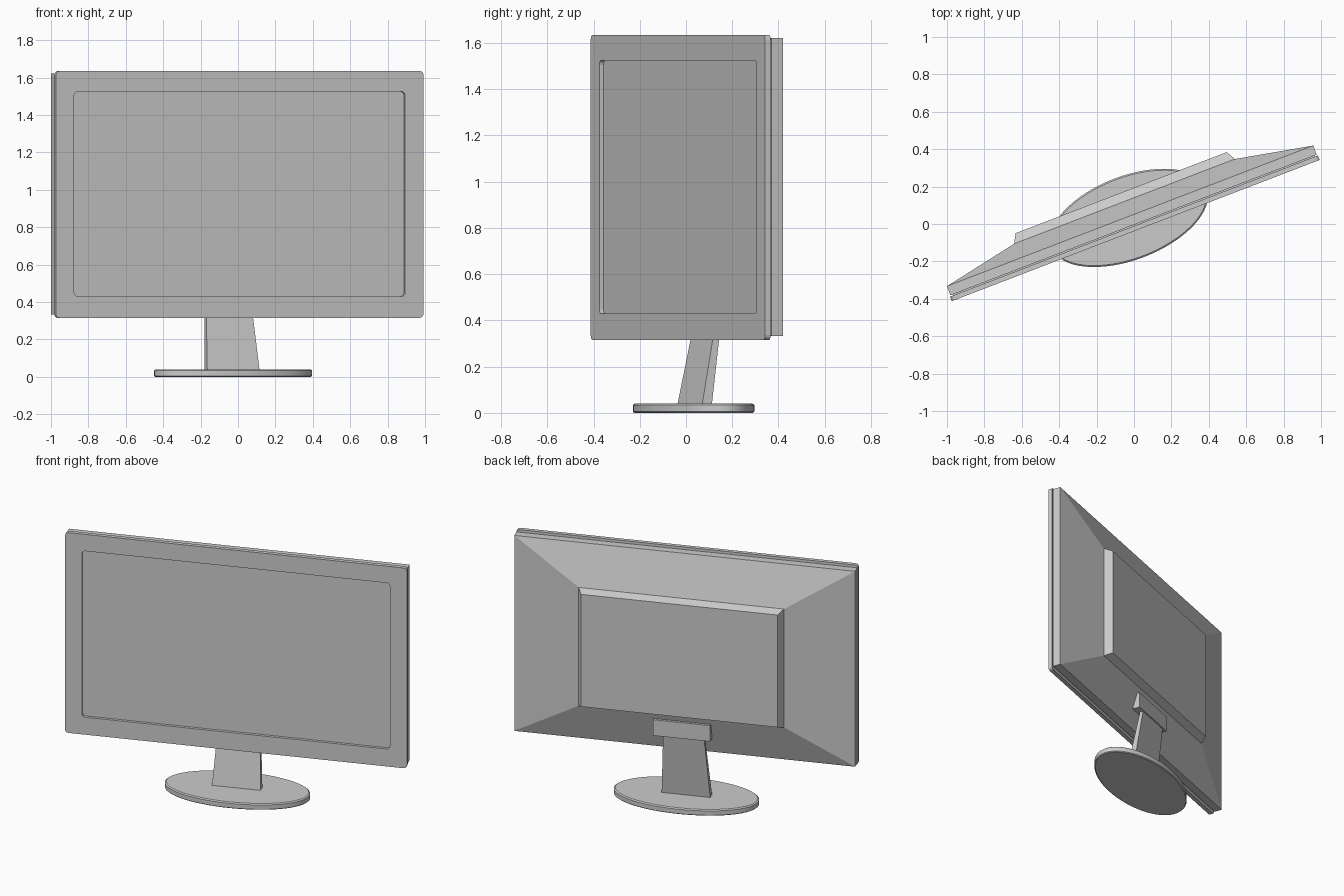
import bpy, bmesh, math
from mathutils import Matrix

cube = bpy.data.objects.get("Cube")
if cube:
    bpy.data.objects.remove(cube, do_unlink=True)

# One plain grey for the whole monitor
grey = bpy.data.materials.new("light_grey")
grey.use_nodes = True
grey.diffuse_color = (0.6, 0.6, 0.6, 1)
grey.node_tree.nodes["Principled BSDF"].inputs["Base Color"].default_value = (0.6, 0.6, 0.6, 1)

# The whole monitor is swivelled about the vertical axis
SWIVEL = Matrix.Rotation(math.radians(21), 4, 'Z')
MID = -0.004


def rect(y, half, z0, z1, r=0.0, seg=3, x=MID):
    """Upright rectangle at depth y, with rounded corners if r > 0."""
    corners = [(half, z1, 0), (-half, z1, 90), (-half, z0, 180), (half, z0, 270)]
    pts = []
    for cx, cz, a in corners:
        if not r:
            pts.append((x + cx, y, cz))
            continue
        ox = cx - math.copysign(r, cx)
        oz = cz - r if cz == z1 else cz + r
        for i in range(seg + 1):
            t = math.radians(a + 90 * i / seg)
            pts.append((x + ox + r * math.cos(t), y, oz + r * math.sin(t)))
    return pts


def flat(z, half, y0, y1, x):
    """Level rectangle at height z."""
    return [(x - half, y0, z), (x + half, y0, z), (x + half, y1, z), (x - half, y1, z)]


def ellipse(z, a, b, x, y, n=64):
    return [(x + a * math.cos(2 * math.pi * i / n), y + b * math.sin(2 * math.pi * i / n), z)
            for i in range(n)]


def loft(name, rings, smooth=False):
    """Skin a list of matching rings, cap both ends and swivel the result."""
    bm = bmesh.new()
    loops = [[bm.verts.new(p) for p in ring] for ring in rings]
    for a, b in zip(loops, loops[1:]):
        n = len(a)
        for i in range(n):
            j = (i + 1) % n
            bm.faces.new((a[i], a[j], b[j], b[i]))
    bm.faces.new(loops[0][::-1])
    bm.faces.new(loops[-1])
    bmesh.ops.recalc_face_normals(bm, faces=bm.faces)
    bm.transform(SWIVEL)
    mesh = bpy.data.meshes.new(name)
    bm.to_mesh(mesh)
    bm.free()
    mesh.materials.append(grey)
    obj = bpy.data.objects.new(name, mesh)
    bpy.context.collection.objects.link(obj)
    if smooth:
        bpy.context.view_layer.objects.active = obj
        obj.select_set(True)
        bpy.ops.object.shade_smooth_by_angle(angle=math.radians(25))
        obj.select_set(False)
    return obj


# Front bezel with the recessed screen
loft("bezel_and_screen", [
    rect(-0.010, 1.053, 0.315, 1.635, 0.022),
    rect(-0.036, 1.053, 0.315, 1.635, 0.022),
    rect(-0.036, 0.948, 0.430, 1.525, 0.020),
    rect(-0.017, 0.948, 0.430, 1.525, 0.020)])

# Narrow shadow gap between bezel and rear shell
loft("seam", [rect(-0.012, 1.036, 0.345, 1.605), rect(0.0, 1.036, 0.345, 1.605)])

# Rear shell: straight rim, then sloping in towards the centre
loft("rear_shell", [
    rect(-0.004, 1.049, 0.333, 1.621),
    rect(0.048, 1.049, 0.333, 1.621),
    rect(0.131, 0.632, 0.583, 1.363)])

# Raised panel in the middle of the back
loft("rear_panel", [
    rect(0.125, 0.632, 0.583, 1.363),
    rect(0.131, 0.632, 0.583, 1.363),
    rect(0.181, 0.605, 0.603, 1.343)])

# Mount block on the lower slope
loft("neck_mount", [rect(0.07, 0.176, 0.44, 0.545, x=-0.006),
                    rect(0.135, 0.176, 0.44, 0.545, x=-0.006)])

# Neck: tapered and leaning back
loft("neck", [flat(0.03, 0.150, 0.023, 0.068, -0.017),
              flat(0.455, 0.126, 0.106, 0.128, -0.017)])

# Oval foot with softened rims
loft("foot", [ellipse(z, 0.444 - d, 0.224 - d, -0.013, 0.04)
              for z, d in ((0, 0.006), (0.005, 0), (0.034, 0), (0.040, 0.008))], smooth=True)
